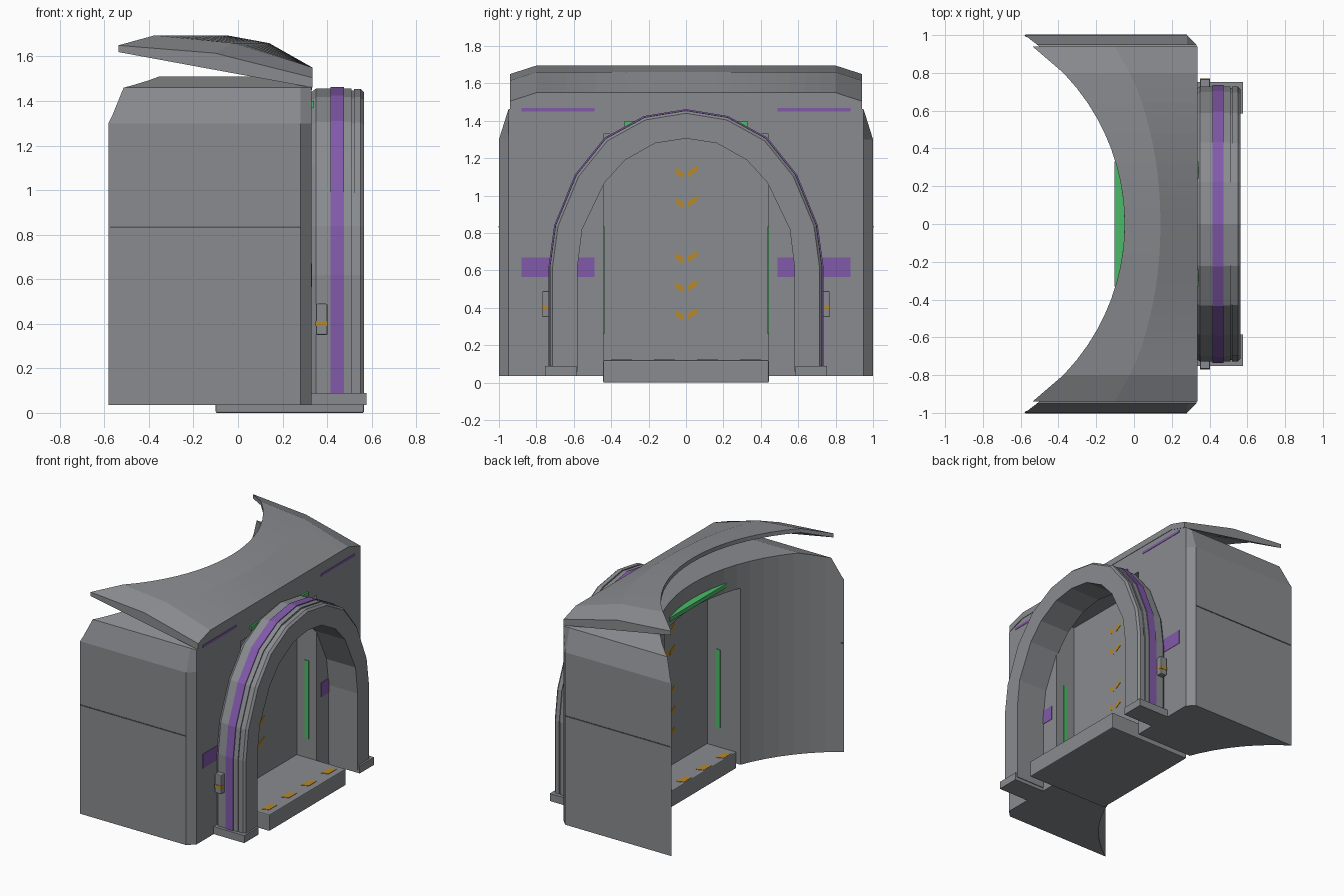
import bpy
import bmesh
from math import sqrt

cube = bpy.data.objects.get("Cube")
if cube:
    bpy.data.objects.remove(cube, do_unlink=True)


def material(name, rgb):
    m = bpy.data.materials.new(name)
    m.use_nodes = True
    m.diffuse_color = (*rgb, 1)
    m.node_tree.nodes["Principled BSDF"].inputs["Base Color"].default_value = (*rgb, 1)
    return m


GRAY = material("metal gray", (0.25, 0.26, 0.275))
DARK = material("seam gray", (0.09, 0.095, 0.1))
PURPLE = material("purple", (0.22, 0.1, 0.4))
ORANGE = material("orange", (0.48, 0.25, 0.02))
GREEN = material("green", (0.07, 0.5, 0.14))


def finish(name, bm, mat):
    bmesh.ops.recalc_face_normals(bm, faces=bm.faces)
    me = bpy.data.meshes.new(name)
    bm.to_mesh(me)
    bm.free()
    me.materials.append(mat)
    ob = bpy.data.objects.new(name, me)
    bpy.context.scene.collection.objects.link(ob)
    return ob


def loft(name, rings, mat):
    """Join closed rings of equal length and cap both ends."""
    bm = bmesh.new()
    loops = [[bm.verts.new(p) for p in ring] for ring in rings]
    n = len(loops[0])
    for a, b in zip(loops, loops[1:]):
        for i in range(n):
            j = (i + 1) % n
            bm.faces.new((a[i], a[j], b[j], b[i]))
    bm.faces.new(loops[0])
    bm.faces.new(loops[-1])
    return finish(name, bm, mat)


def box(name, x, y, z, mat, bevel=0):
    ring = [(x[0], y[0]), (x[1], y[0]), (x[1], y[1]), (x[0], y[1])]
    ob = loft(name, [[(px, py, h) for px, py in ring] for h in z], mat)
    if bevel:
        mod = ob.modifiers.new("bevel", "BEVEL")
        mod.width = bevel
        mod.segments = 2
    return ob


def pair(name, x, y, z, mat, bevel=0):
    """Box on the +y side and its mirror on the -y side."""
    box(name + "_a", x, y, z, mat, bevel)
    box(name + "_b", x, (-y[1], -y[0]), z, mat, bevel)


FACE = 0.33          # plane of the wall front
RADIUS, CENTRE = 1.208, -1.258


# Wall block with chamfered shoulders and front corners
def wall_ring(x, side):
    half = [(side, 0.035), (side, 1.3), (0.95, 1.46), (0.8, 1.51)]
    return [(x, y, z) for y, z in half] + [(x, -y, z) for y, z in reversed(half)]


wall = loft("wall", [wall_ring(-0.6, 1), wall_ring(0.28, 1), wall_ring(FACE, 0.95)], GRAY)

# Cutters for the hollow back and the doorway
bm = bmesh.new()
bmesh.ops.create_cone(bm, cap_ends=True, segments=72, radius1=RADIUS, radius2=RADIUS, depth=6)
bmesh.ops.translate(bm, verts=bm.verts, vec=(CENTRE, 0, 0))
back_cutter = finish("back_cutter", bm, GRAY)
door_cutter = box("door_cutter", (-1, 1), (-0.44, 0.44), (-0.5, 1.33), GRAY)
for cutter in (back_cutter, door_cutter):
    mod = wall.modifiers.new(cutter.name, "BOOLEAN")
    mod.operation = "DIFFERENCE"
    mod.solver = "EXACT"
    mod.object = cutter
bpy.context.view_layer.update()
cut = bpy.data.meshes.new_from_object(wall.evaluated_get(bpy.context.evaluated_depsgraph_get()))
wall.modifiers.clear()
wall.data = cut
for cutter in (back_cutter, door_cutter):
    bpy.data.objects.remove(cutter, do_unlink=True)

# Horizontal seam on the wall sides
pair("side_seam", (-0.575, 0.28), (0.99, 1.003), (0.829, 0.837), DARK)

# Curved canopy: front edge straight, back edge follows the hollow
rings = []
STEPS = 20
ys = [-0.94] + [-0.8 + 1.6 * i / STEPS for i in range(STEPS + 1)] + [0.94]
for y in ys:
    back = -1.2 + sqrt(1.15 ** 2 - y * y)
    mid = (FACE + back) / 2
    drop = 0.045 if abs(y) > 0.9 else 0
    outline = [(FACE + 0.005, 1.505), (FACE + 0.005, 1.55), (mid, 1.66),
               (back, 1.695), (back, 1.665), (mid, 1.585)]
    rings.append([(x, y, z - drop) for x, z in outline])
loft("canopy", rings, GRAY)

# Arch stations: inner y, inner z, outer y, outer z
half = [(0.58, 0.06, 0.735, 0.06), (0.58, 0.62, 0.735, 0.62),
        (0.555, 0.82, 0.705, 0.84), (0.435, 1.07, 0.595, 1.11),
        (0.325, 1.19, 0.435, 1.31), (0.165, 1.28, 0.225, 1.425)]
stations = half + [(0, 1.305, 0, 1.462)] + [(-a, b, -c, d) for a, b, c, d in reversed(half)]


def arch(name, section, mat):
    """Sweep (x, t) points, where t runs from the inner to the outer curve."""
    loft(name, [[(x, a + (c - a) * t, b + (d - b) * t) for x, t in section]
                for a, b, c, d in stations], mat)


arch("arch", [(0.32, 0), (0.565, 0), (0.565, 0.86), (0.55, 0.95), (0.52, 0.95), (0.52, 0.91),
              (0.51, 0.91), (0.51, 0.96), (0.35, 0.96), (0.32, 0.82)], GRAY)
arch("arch_stripe", [(0.415, 0.9), (0.475, 0.9), (0.475, 1), (0.415, 1)], PURPLE)
pair("arch_foot", (0.31, 0.578), (0.585, 0.753), (0.035, 0.09), GRAY)

# Control boxes on the arch legs with an orange band
pair("control_box", (0.35, 0.402), (0.72, 0.768), (0.35, 0.49), GRAY, 0.006)
pair("control_band", (0.349, 0.403), (0.74, 0.771), (0.39, 0.412), ORANGE)

# Threshold and sliding doors
box("threshold", (-0.1, 0.565), (-0.443, 0.443), (0, 0.12), GRAY, 0.006)
pair("door", (0.135, 0.17), (0, 0.442), (0.1, 1.332), GRAY)


# Slanted orange marks on doors and threshold
def slant(name, points, axis, lo, hi):
    place = (lambda p, h: (h, *p)) if axis == "x" else (lambda p, h: (*p, h))
    loft(name, [[place(p, h) for p in points] for h in (lo, hi)], ORANGE)


for z in (0.36, 0.51, 0.665, 0.96, 1.12):
    for s in (-1, 1):
        low = z - 0.02 if s > 0 else z - 0.03
        mark = [(s * 0.01, low), (s * 0.06, low + 0.03),
                (s * 0.06, low + 0.06), (s * 0.01, low + 0.03)]
        slant("door_mark_front", mark, "x", 0.168, 0.173)
        slant("door_mark_back", mark, "x", 0.132, 0.137)
for i in range(4):
    y = -0.345 + 0.23 * i
    for x in (0.495, -0.065):
        slant("threshold_mark", [(x - 0.025, y - 0.055), (x + 0.025, y - 0.035),
                                 (x + 0.025, y + 0.055), (x - 0.025, y + 0.035)], "z", 0.118, 0.123)

# Green lights on the door jambs and over both sides of the opening
pair("front_jamb_light", (0.237, 0.267), (0.435, 0.441), (0.26, 0.835), GREEN)
pair("back_jamb_light", (0.03, 0.06), (0.435, 0.441), (0.26, 0.835), GREEN)
box("front_lintel_light", (0.32, 0.342), (-0.33, 0.33), (1.37, 1.4), GREEN)
box("back_lintel_light", (-0.102, -0.04), (-0.33, 0.33), (1.37, 1.4), GREEN)

# Purple plates on the wall front
pair("wall_patch", (FACE - 0.004, FACE + 0.003), (0.49, 0.88), (0.565, 0.67), PURPLE)
pair("wall_strip", (FACE - 0.004, FACE + 0.003), (0.49, 0.88), (1.45, 1.468), PURPLE)
